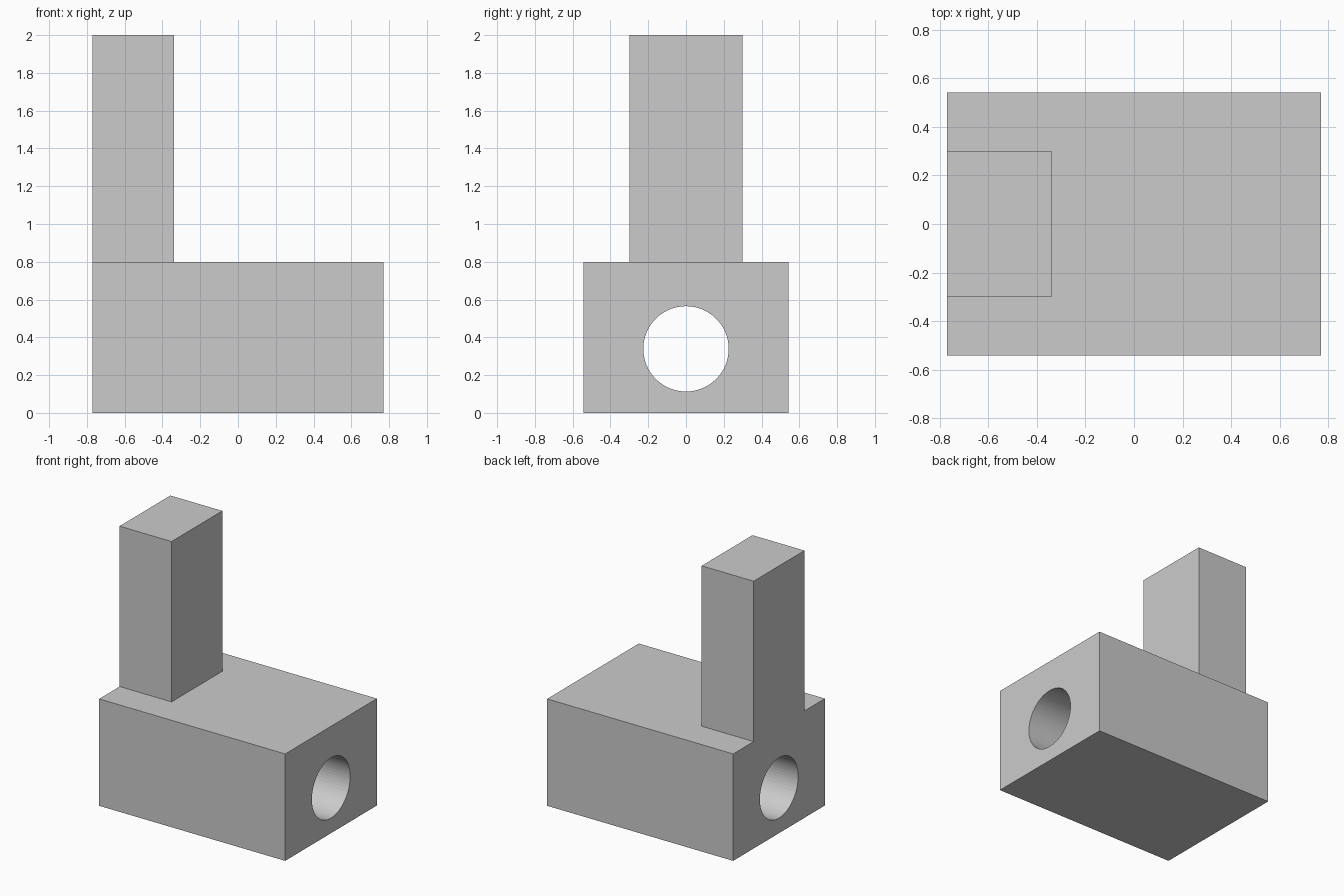
import bpy
import math

if "Cube" in bpy.data.objects:
    bpy.data.objects.remove(bpy.data.objects["Cube"])


def box(name, x0, x1, y0, y1, z0, z1):
    bpy.ops.mesh.primitive_cube_add(
        size=1, location=((x0 + x1) / 2, (y0 + y1) / 2, (z0 + z1) / 2))
    ob = bpy.context.object
    ob.name = name
    ob.scale = (x1 - x0, y1 - y0, z1 - z0)
    bpy.ops.object.transform_apply(location=True, rotation=True, scale=True)
    return ob


def boolean(target, tool, operation):
    mod = target.modifiers.new(operation.title(), 'BOOLEAN')
    mod.operation = operation
    mod.solver = 'EXACT'
    mod.object = tool
    bpy.context.view_layer.objects.active = target
    bpy.ops.object.modifier_apply(modifier=mod.name)
    bpy.data.objects.remove(tool)


# Base block
block = box("block_with_post", -0.77, 0.77, -0.542, 0.542, 0, 0.8)

# Upright post, flush with the left end of the block
post = box("post", -0.77, -0.34, -0.3, 0.3, 0.7, 2.0)
boolean(block, post, 'UNION')

# Round bore running lengthwise through the block
bpy.ops.mesh.primitive_cylinder_add(
    vertices=64, radius=0.226, depth=2, location=(0, 0, 0.339),
    rotation=(0, math.pi / 2, 0))
bore = bpy.context.object
bore.name = "bore_cutter"
boolean(block, bore, 'DIFFERENCE')
